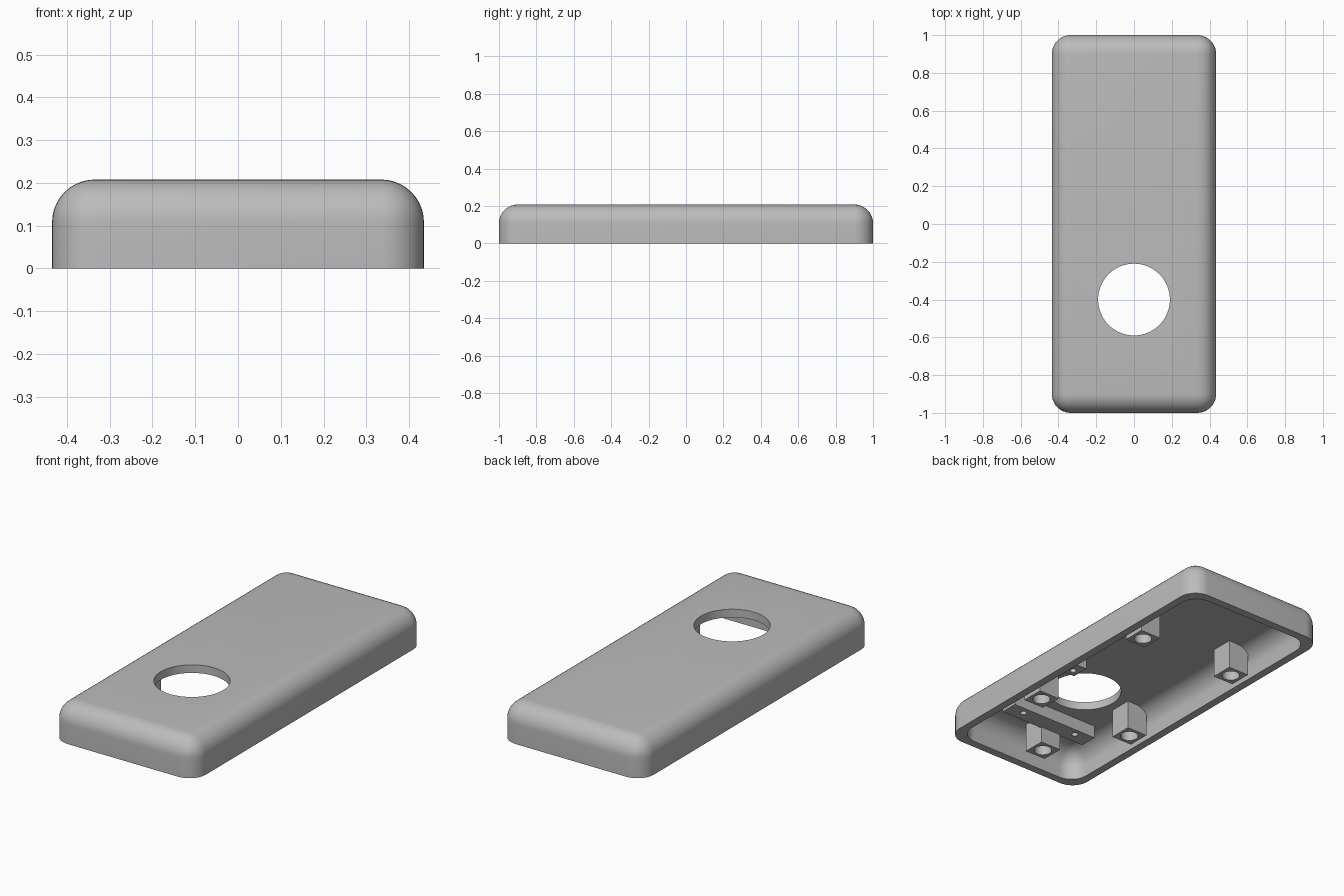
import bpy, bmesh, math
from mathutils import Matrix

cube = bpy.data.objects.get("Cube")
if cube:
    bpy.data.objects.remove(cube, do_unlink=True)

HALF_X, HALF_Y, HEIGHT, RADIUS = 0.435, 1.0, 0.208, 0.1
WALL = 0.045
CEILING = HEIGHT - WALL
EMBED = CEILING + 0.015     # fittings sink slightly into the roof

grey = bpy.data.materials.new("grey plastic")
grey.use_nodes = True
grey.diffuse_color = (0.5, 0.5, 0.5, 1)
grey.node_tree.nodes["Principled BSDF"].inputs["Base Color"].default_value = (0.5, 0.5, 0.5, 1)


def make_object(name, bm):
    bmesh.ops.recalc_face_normals(bm, faces=bm.faces)
    mesh = bpy.data.meshes.new(name)
    bm.to_mesh(mesh)
    bm.free()
    mesh.materials.append(grey)
    obj = bpy.data.objects.new(name, mesh)
    bpy.context.collection.objects.link(obj)
    return obj


def box(name, x0, x1, y0, y1, z0, z1, radius=0):
    """Box, optionally rounded everywhere except around its bottom."""
    bm = bmesh.new()
    bmesh.ops.create_cube(bm, size=1)
    for v in bm.verts:
        v.co.x = x1 if v.co.x > 0 else x0
        v.co.y = y1 if v.co.y > 0 else y0
        v.co.z = z1 if v.co.z > 0 else z0
    if radius:
        edges = [e for e in bm.edges if max(v.co.z for v in e.verts) > z0 + 0.001]
        bmesh.ops.bevel(bm, geom=edges, offset=radius, segments=10,
                        profile=0.5, affect='EDGES', clamp_overlap=False)
    return make_object(name, bm)


def cylinder(name, x, y, z0, z1, radius, sides=32):
    bm = bmesh.new()
    bmesh.ops.create_cone(bm, cap_ends=True, segments=sides, radius1=radius,
                          radius2=radius, depth=z1 - z0,
                          matrix=Matrix.Translation((x, y, (z0 + z1) / 2)))
    return make_object(name, bm)


def cut(obj, cutter):
    cutter.hide_render = True
    mod = obj.modifiers.new("cut", 'BOOLEAN')
    mod.operation = 'DIFFERENCE'
    mod.solver = 'EXACT'
    mod.object = cutter
    bpy.context.view_layer.objects.active = obj
    bpy.ops.object.modifier_apply(modifier=mod.name)
    bpy.data.objects.remove(cutter, do_unlink=True)


def smooth(obj):
    bpy.ops.object.select_all(action='DESELECT')
    obj.select_set(True)
    bpy.context.view_layer.objects.active = obj
    bpy.ops.object.shade_smooth_by_angle(angle=math.radians(30))


# Hollow rounded cover with a round opening
shell = box("cover_shell", -HALF_X, HALF_X, -HALF_Y, HALF_Y, 0, HEIGHT, RADIUS)
cut(shell, box("cavity", WALL - HALF_X, HALF_X - WALL, WALL - HALF_Y, HALF_Y - WALL,
               -0.1, CEILING, RADIUS))
cut(shell, cylinder("opening", 0, -0.4, 0.1, 0.3, 0.19, 64))
smooth(shell)

# Square screw posts with blind holes
POST = 0.063
posts = {"rear_left_post": (0.3, 0.43), "rear_right_post": (-0.3, 0.43),
         "middle_left_post": (0.3, -0.395), "middle_right_post": (-0.3, -0.395),
         "front_post": (-0.05, -0.8)}
for name, (x, y) in posts.items():
    post = box(name, x - POST, x + POST, y - POST, y + POST, 0.003, EMBED)
    cut(post, cylinder("screw_hole", x, y, -0.05, 0.13, 0.046))
    smooth(post)

# Mounting bar in front of the opening, with two pilot holes
bar = box("mounting_bar", -0.272, 0.272, -0.745, -0.645, 0.093, EMBED)
for x in (-0.17, 0.18):
    cut(bar, cylinder("pilot_hole", x, -0.685, 0.05, 0.15, 0.017, 20))
smooth(bar)

# Small mounting block behind the opening
block = box("mounting_block", 0.224, 0.34, -0.22, -0.12, 0.093, EMBED)
cut(block, cylinder("pilot_hole", 0.265, -0.18, 0.05, 0.15, 0.017, 20))
smooth(block)
